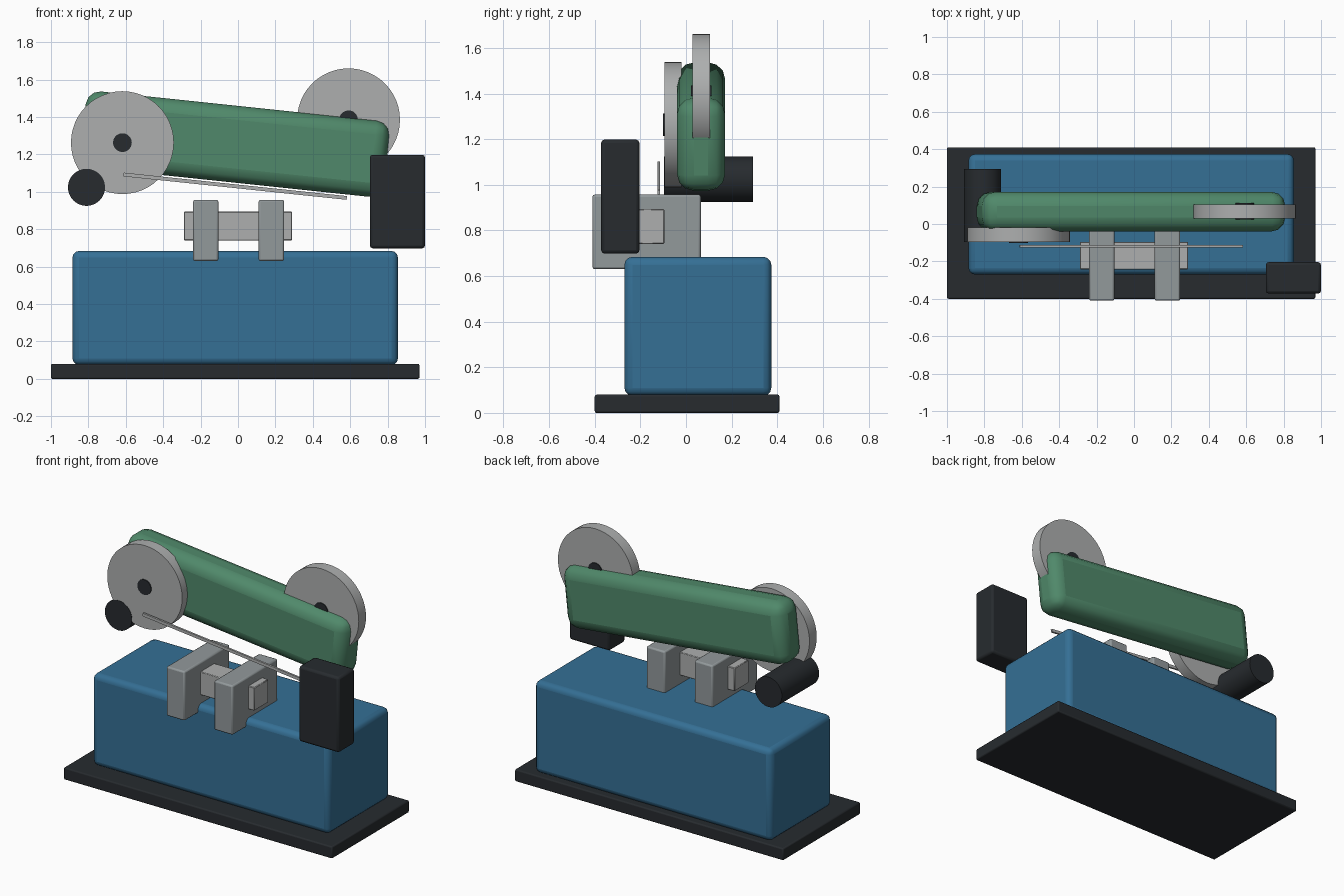
import bpy
from math import radians

if "Cube" in bpy.data.objects:
    bpy.data.objects.remove(bpy.data.objects["Cube"])


def material(name, rgb):
    m = bpy.data.materials.new(name)
    m.diffuse_color = (*rgb, 1)
    m.use_nodes = True
    m.node_tree.nodes["Principled BSDF"].inputs["Base Color"].default_value = m.diffuse_color
    return m


BLUE = material("blue_paint", (0.035, 0.16, 0.30))
GREEN = material("green_paint", (0.08, 0.25, 0.145))
DARK = material("dark_metal", (0.02, 0.024, 0.028))
STEEL = material("steel", (0.42, 0.43, 0.43))
CAST = material("cast_grey", (0.29, 0.32, 0.33))


def finish(ob, name, mat):
    ob.name = name
    ob.data.materials.append(mat)
    bpy.ops.object.shade_smooth_by_angle(angle=radians(35))
    return ob


def box(name, xr, yr, zr, mat, bevel=0.0, segments=2, tilt=0.0):
    """Rounded box given by its x, y and z ranges, tilted about y."""
    ranges = (xr, yr, zr)
    bpy.ops.mesh.primitive_cube_add(size=1, location=[(a + b) / 2 for a, b in ranges])
    ob = bpy.context.object
    ob.scale = [b - a for a, b in ranges]
    bpy.ops.object.transform_apply(location=False, rotation=False, scale=True)
    ob.rotation_euler.y = tilt
    if bevel:
        mod = ob.modifiers.new("bevel", 'BEVEL')
        mod.width = bevel
        mod.segments = segments
    return finish(ob, name, mat)


def disc(name, x, z, yr, radius, mat):
    """Cylinder whose axis runs along y."""
    bpy.ops.mesh.primitive_cylinder_add(
        vertices=48, radius=radius, depth=yr[1] - yr[0],
        location=(x, (yr[0] + yr[1]) / 2, z), rotation=(radians(90), 0, 0))
    return finish(bpy.context.object, name, mat)


TILT = radians(6)

# Base plate and cabinet
box("base_plate", (-1.0, 0.97), (-0.40, 0.41), (0, 0.08), DARK, 0.008)
box("cabinet", (-0.885, 0.855), (-0.27, 0.374), (0.075, 0.684), BLUE, 0.035, 3)

# Vise jaws and the bar they hold
for side, xr in (("left", (-0.24, -0.105)), ("right", (0.11, 0.247))):
    box(f"vise_jaw_{side}", xr, (-0.41, 0.065), (0.63, 0.957), CAST, 0.01)
box("workpiece", (-0.29, 0.29), (-0.243, -0.095), (0.74, 0.894), STEEL, 0.004, 1)

# Tilted saw arm and blade
box("saw_arm", (-0.832, 0.80), (-0.04, 0.172), (1.05, 1.46), GREEN, 0.075, 3, TILT)
box("saw_blade", (-0.615, 0.585), (-0.126, -0.113), (1.02, 1.04), STEEL, tilt=TILT)

# Blade wheels with hubs
for side, x, z, y in (("left", -0.618, 1.263, -0.057), ("right", 0.591, 1.385, 0.067)):
    disc(f"wheel_{side}", x, z, (y - 0.038, y + 0.038), 0.275, STEEL)
    disc(f"wheel_hub_{side}", x, z, (y - 0.044, y + 0.044), 0.05, DARK)

# Drive motor and control box
disc("motor", -0.81, 1.024, (-0.097, 0.293), 0.099, DARK)
box("control_box", (0.705, 1.0), (-0.372, -0.204), (0.698, 1.198), DARK, 0.015)
